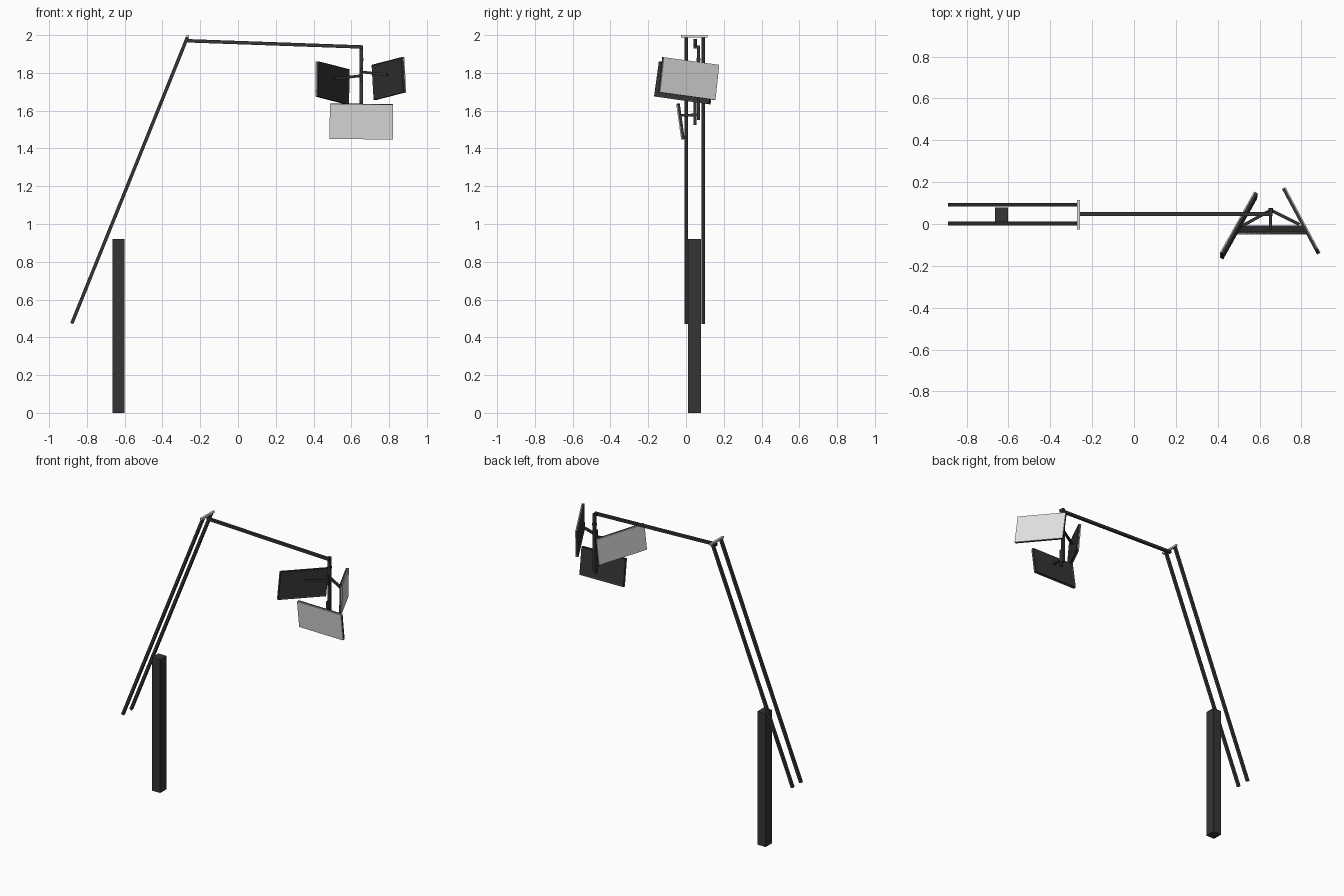
import bpy
import bmesh
from mathutils import Matrix, Vector

cube = bpy.data.objects.get("Cube")
if cube:
    bpy.data.objects.remove(cube, do_unlink=True)


def material(name, value):
    mat = bpy.data.materials.new(name)
    mat.use_nodes = True
    colour = (value, value, value, 1)
    mat.diffuse_color = colour
    mat.node_tree.nodes["Principled BSDF"].inputs["Base Color"].default_value = colour
    return mat


DARK = material("dark metal", 0.035)
LIGHT = material("light grey screen", 0.75)


def box(name, frame, size, mat, recess=False):
    """Box in the given frame; optionally recess its back (-y) face."""
    bm = bmesh.new()
    bmesh.ops.create_cube(bm, size=1, matrix=Matrix.Diagonal((*size, 1)))
    if recess:
        bm.normal_update()
        back = [f for f in bm.faces if f.normal.y < -0.9]
        bmesh.ops.inset_region(bm, faces=back, thickness=0.012)
        bmesh.ops.translate(bm, verts=back[0].verts, vec=(0, 0.004, 0))
    mesh = bpy.data.meshes.new(name)
    bm.to_mesh(mesh)
    bm.free()
    mesh.materials.append(mat)
    obj = bpy.data.objects.new(name, mesh)
    obj.matrix_world = frame
    bpy.context.collection.objects.link(obj)
    return obj


def axes(x, y, origin):
    """Right-handed frame from a long axis and an approximate normal."""
    x = Vector(x).normalized()
    y = Vector(y)
    y = (y - x * y.dot(x)).normalized()
    frame = Matrix((x, y, x.cross(y))).transposed().to_4x4()
    frame.translation = origin
    return frame


def beam(name, start, end, width=0.018, mat=DARK):
    start, end = Vector(start), Vector(end)
    along = end - start
    side = (0, 1, 0) if abs(along.normalized().y) < 0.9 else (1, 0, 0)
    box(name, axes(along, side, (start + end) / 2), (along.length, width, width), mat)


def panel(name, centre, along, normal):
    frame = axes(along, normal, centre)
    box(name + "_housing", frame, (0.335, 0.014, 0.187), DARK, recess=True)
    box(name + "_screen", frame @ Matrix.Translation((0, 0.009, 0)),
        (0.335, 0.005, 0.187), LIGHT)


# Square post
box("post", Matrix.Translation((-0.633, 0.045, 0.46)), (0.064, 0.07, 0.92), DARK)

# Twin sloping rails, joined at the top
for name, y in (("front_rail", 0.002), ("back_rail", 0.092)):
    beam(name, (-0.88, y, 0.473), (-0.268, y, 1.988))
beam("top_crossbar", (-0.265, -0.026, 1.993), (-0.265, 0.115, 1.993), 0.013, LIGHT)

# Boom and hanging pole
beam("boom", (-0.268, 0.048, 1.97), (0.662, 0.048, 1.937))
beam("hanging_pole", (0.653, 0.066, 1.945), (0.653, 0.066, 1.55), 0.017)
for name, z, height in (("upper_clamp", 1.79, 0.07), ("lower_clamp", 1.585, 0.12)):
    beam(name, (0.653, 0.048, z - height / 2), (0.653, 0.048, z + height / 2), 0.016)
beam("pole_collar", (0.653, 0.066, 1.862), (0.653, 0.066, 1.878), 0.022)

# Arms reaching out to the panels
beam("right_arm", (0.653, 0.066, 1.785), (0.515, -0.01, 1.77), 0.014)
beam("left_arm", (0.653, 0.066, 1.805), (0.79, -0.002, 1.79), 0.014)
beam("front_arm", (0.653, 0.066, 1.578), (0.653, -0.025, 1.575), 0.014)

# Three outward-facing panels
panel("front_panel", (0.653, -0.027, 1.543), (-1, 0, 0.012), (0, -1, -0.14))
panel("right_panel", (0.502, -0.008, 1.747), (0.165, 0.295, -0.042), (-0.87, 0.49, -0.06))
panel("left_panel", (0.797, 0.014, 1.77), (0.155, -0.29, 0.04), (0.88, 0.47, 0))
